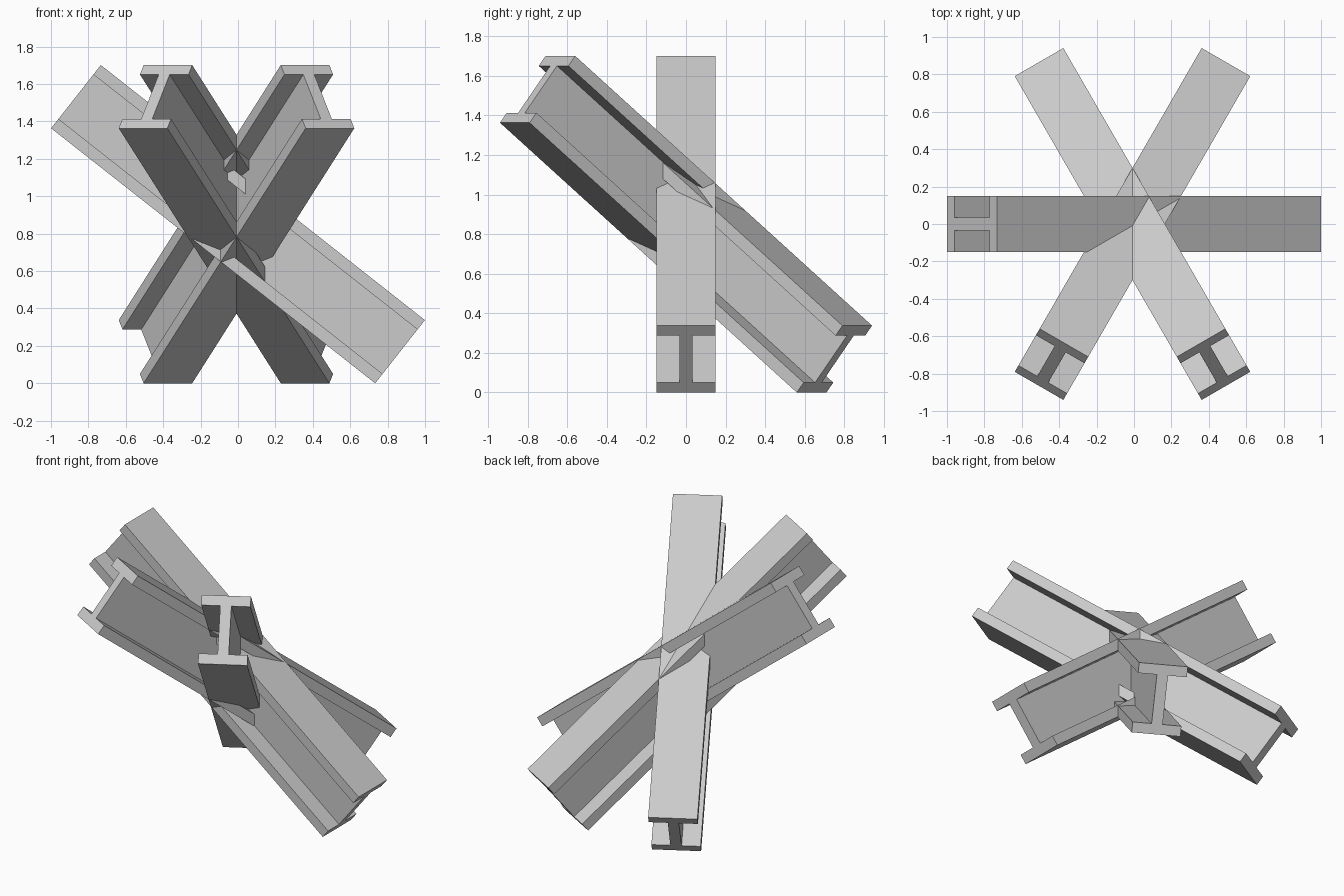
import bpy, bmesh
from math import radians

if "Cube" in bpy.data.objects:
    bpy.data.objects.remove(bpy.data.objects["Cube"])

LENGTH, DEPTH, WIDTH = 2.205, 0.43, 0.30
FLANGE, WEB = 0.064, 0.068
SLOPE = radians(38.2)


def i_beam(name, location, heading):
    # I-shaped profile (y, z), extruded along x
    w, t, h, f = WIDTH / 2, WEB / 2, DEPTH / 2, DEPTH / 2 - FLANGE
    right = [(w, -h), (w, -f), (t, -f), (t, f), (w, f), (w, h)]
    profile = right + [(-y, z) for y, z in reversed(right)]
    bm = bmesh.new()
    face = bm.faces.new([bm.verts.new((-LENGTH / 2, y, z)) for y, z in profile])
    ext = bmesh.ops.extrude_face_region(bm, geom=[face], use_keep_orig=True)
    verts = [g for g in ext["geom"] if isinstance(g, bmesh.types.BMVert)]
    bmesh.ops.translate(bm, verts=verts, vec=(LENGTH, 0, 0))
    bmesh.ops.recalc_face_normals(bm, faces=bm.faces)
    mesh = bpy.data.meshes.new(name)
    bm.to_mesh(mesh)
    bm.free()
    obj = bpy.data.objects.new(name, mesh)
    bpy.context.collection.objects.link(obj)
    # tilt downwards along its heading
    obj.location = location
    obj.rotation_euler = (0, SLOPE, radians(heading))
    return obj


# three steel beams crossing at the centre
i_beam("side_beam", (0, 0, 0.85), 0)
i_beam("left_front_beam", (-0.008, 0, 0.85), 60)
i_beam("right_front_beam", (-0.008, 0, 0.85), 120)
